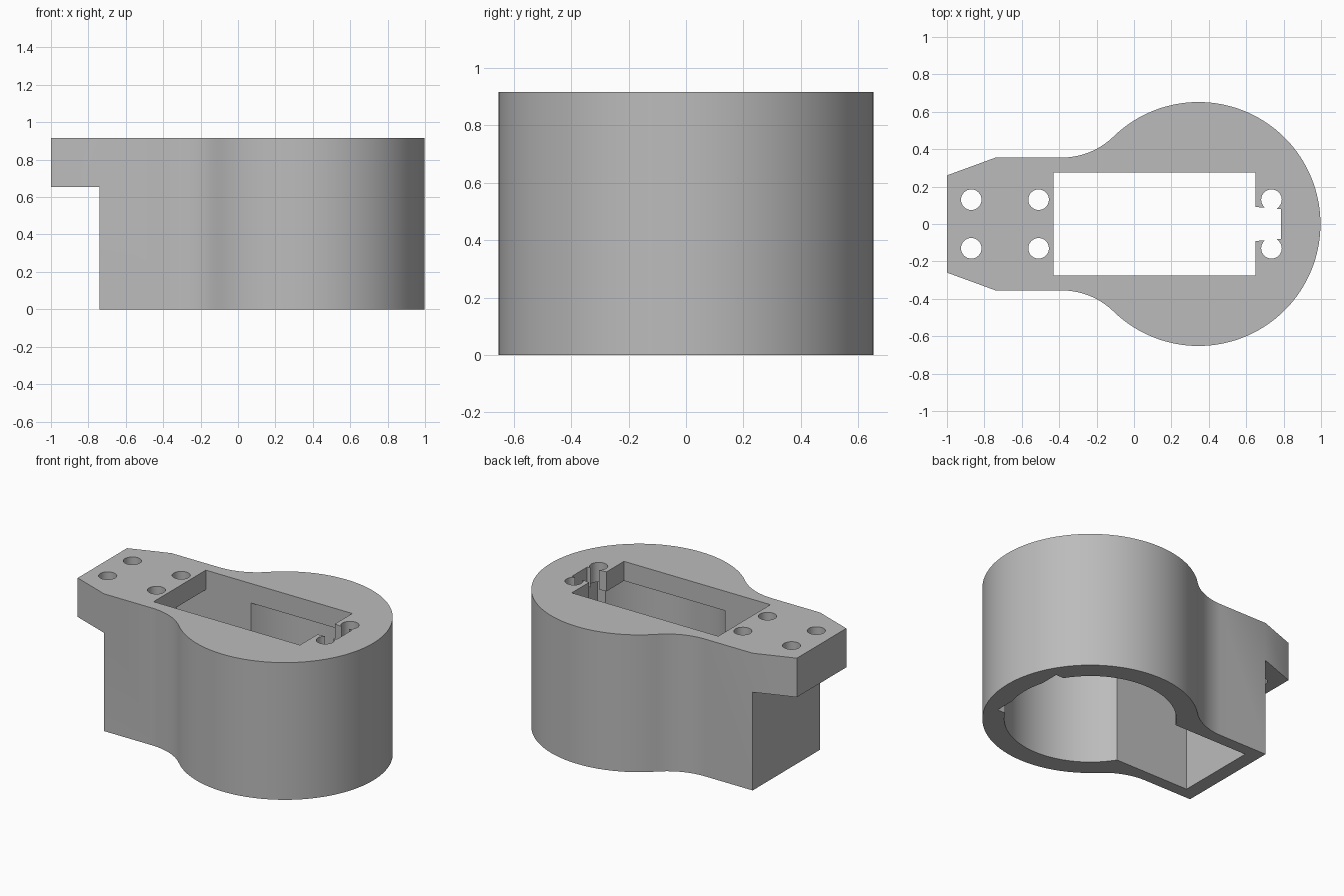
import bpy, bmesh
from math import sin, cos, pi, atan2, sqrt, radians

if "Cube" in bpy.data.objects:
    bpy.data.objects.remove(bpy.data.objects["Cube"], do_unlink=True)

HEIGHT, CEILING, TAB_Z = 0.915, 0.785, 0.655
CX, R, BORE = 0.345, 0.652, 0.52      # round drum
NECK, NECK_X, FILLET = 0.355, -0.74, 0.4
SLOT = 0.275                          # half width of the inner channel

grey = bpy.data.materials.new("plain grey")
grey.use_nodes = True
colour = (0.5, 0.5, 0.5, 1)
grey.diffuse_color = colour
grey.node_tree.nodes["Principled BSDF"].inputs["Base Color"].default_value = colour


def prism(name, points, z0, z1):
    """Extrude a flat outline from z0 to z1."""
    bm = bmesh.new()
    face = bm.faces.new([bm.verts.new((x, y, z0)) for x, y in points])
    top = bmesh.ops.extrude_face_region(bm, geom=[face])["geom"]
    bmesh.ops.translate(bm, vec=(0, 0, z1 - z0),
                        verts=[v for v in top if isinstance(v, bmesh.types.BMVert)])
    bmesh.ops.recalc_face_normals(bm, faces=bm.faces)
    mesh = bpy.data.meshes.new(name)
    bm.to_mesh(mesh)
    bm.free()
    mesh.materials.append(grey)
    obj = bpy.data.objects.new(name, mesh)
    bpy.context.collection.objects.link(obj)
    return obj


def arc(cx, cy, r, a0, a1, n):
    return [(cx + r * cos(a0 + (a1 - a0) * i / n), cy + r * sin(a0 + (a1 - a0) * i / n))
            for i in range(n + 1)]


def rect(x0, x1, half):
    return [(x0, -half), (x1, -half), (x1, half), (x0, half)]


def circle(x, y, r, n):
    return arc(x, y, r, 0, 2 * pi, n)[:-1]


# Outer outline: half of drum, fillet, neck and tapered tab, then mirrored
fy = NECK + FILLET
fx = CX - sqrt((R + FILLET) ** 2 - fy ** 2)
join = atan2(fy, fx - CX)
half = arc(CX, 0, R, 0, join, 56)
half += arc(fx, fy, FILLET, join - pi, -pi / 2, 16)[1:]
half += [(NECK_X, NECK), (-1, 0.26)]
outline = half + [(x, -y) for x, y in reversed(half[1:])]
housing = prism("housing", outline, 0, HEIGHT)

# Cutters: space under the tab, bore, channel, top window and cable notch
cutters = [
    prism("tab_undercut", rect(-1.2, NECK_X, 0.6), -0.2, TAB_Z),
    prism("bore", circle(CX, 0, BORE, 96), -0.2, CEILING),
    prism("channel", rect(-0.645, 0.845, SLOT), -0.2, CEILING),
    prism("window", rect(-0.43, 0.65, SLOT), 0.6, 1.1),
    prism("cable_notch", [(0.6, -0.095), (0.785, -0.08), (0.785, 0.08), (0.6, 0.095)], 0.6, 1.1),
]
# Screw holes
for x in (-0.87, -0.51, 0.735):
    for y in (-0.13, 0.13):
        cutters.append(prism("screw_hole", circle(x, y, 0.055, 32), 0.6, 1.1))

for cutter in cutters:
    cutter.hide_render = True
    mod = housing.modifiers.new(cutter.name, "BOOLEAN")
    mod.operation, mod.solver, mod.object = "DIFFERENCE", "EXACT", cutter

# Bake the cuts and remove the cutters
bpy.context.view_layer.update()
graph = bpy.context.evaluated_depsgraph_get()
baked = bpy.data.meshes.new_from_object(housing.evaluated_get(graph))
housing.modifiers.clear()
housing.data = baked
for cutter in cutters:
    bpy.data.objects.remove(cutter, do_unlink=True)

bpy.ops.object.select_all(action="DESELECT")
housing.select_set(True)
bpy.context.view_layer.objects.active = housing
bpy.ops.object.shade_smooth_by_angle(angle=radians(25))
